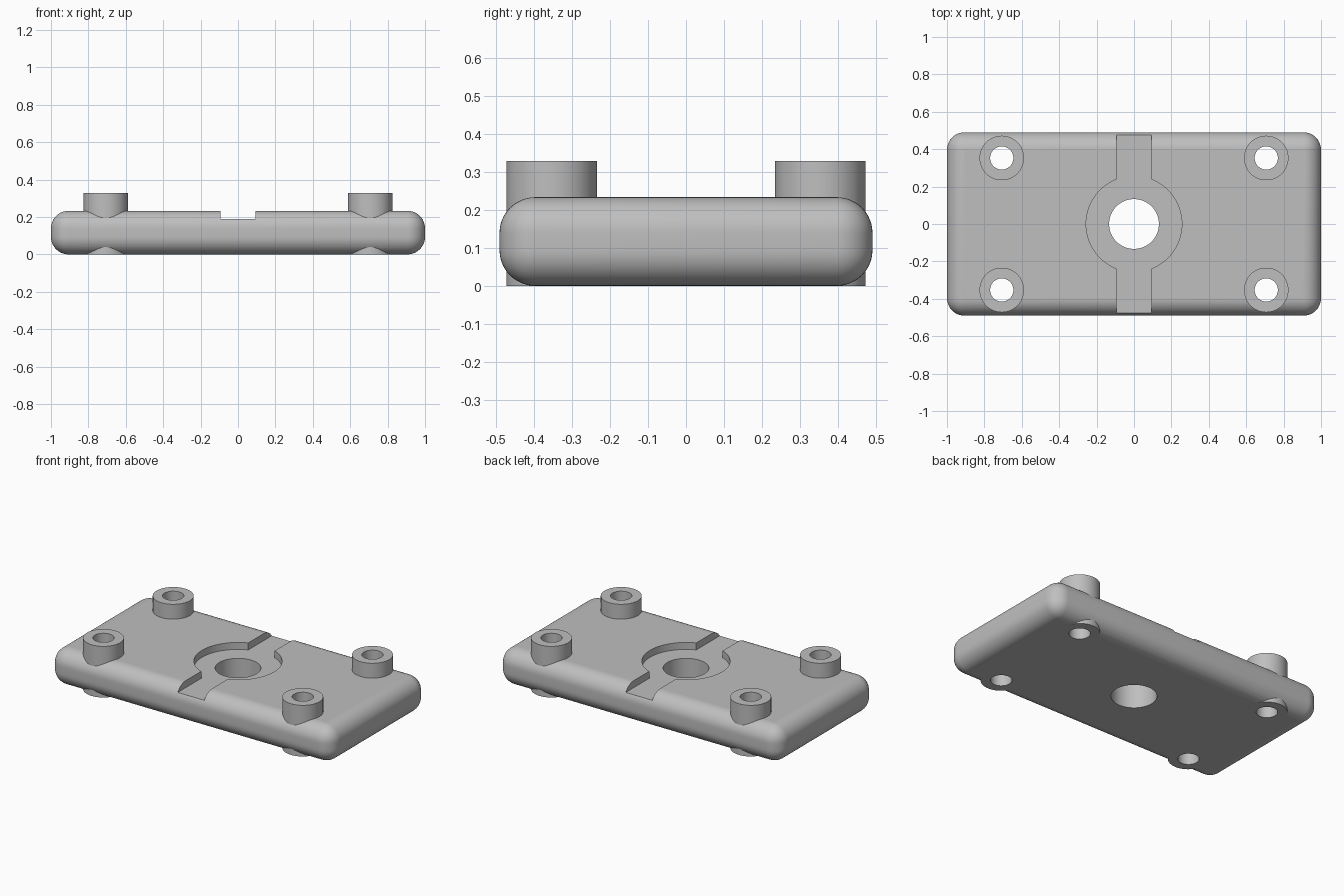
import bpy
import bmesh
import math
from mathutils import Matrix, Vector

cube = bpy.data.objects.get("Cube")
if cube:
    bpy.data.objects.remove(cube, do_unlink=True)

LENGTH, WIDTH, THICK = 2.0, 0.98, 0.233
ROUND = 0.094
BOSS_X, BOSS_Y = 0.707, 0.353
RECESS_Z = 0.188

grey = bpy.data.materials.new("light grey")
grey.use_nodes = True
colour = (0.52, 0.52, 0.52, 1)
grey.diffuse_color = colour
grey.node_tree.nodes["Principled BSDF"].inputs["Base Color"].default_value = colour


def finish(name, bm):
    mesh = bpy.data.meshes.new(name)
    bm.to_mesh(mesh)
    bm.free()
    mesh.materials.append(grey)
    obj = bpy.data.objects.new(name, mesh)
    bpy.context.collection.objects.link(obj)
    return obj


def box(name, size, z0, z1, bevel=0):
    bm = bmesh.new()
    place = Matrix.Translation((0, 0, (z0 + z1) / 2)) @ Matrix.Diagonal((*size, z1 - z0, 1))
    bmesh.ops.create_cube(bm, size=1, matrix=place)
    if bevel:
        bmesh.ops.bevel(bm, geom=bm.edges[:], offset=bevel, segments=12,
                        profile=0.5, affect='EDGES')
    return finish(name, bm)


def cylinder(name, radius, x, y, z0, z1, sides=64):
    bm = bmesh.new()
    bmesh.ops.create_cone(bm, cap_ends=True, segments=sides, radius1=radius, radius2=radius,
                          depth=z1 - z0, matrix=Matrix.Translation((x, y, (z0 + z1) / 2)))
    return finish(name, bm)


def combine(target, tool, operation):
    mod = target.modifiers.new("combine", 'BOOLEAN')
    mod.operation = operation
    mod.solver = 'EXACT'
    mod.object = tool
    bpy.context.view_layer.objects.active = target
    bpy.ops.object.modifier_apply(modifier=mod.name)
    bpy.data.objects.remove(tool, do_unlink=True)


# Rounded base plate
plate = box("mounting_plate", (LENGTH, WIDTH), 0, THICK, ROUND)

# Four corner bosses
corners = [(sx * BOSS_X, sy * BOSS_Y) for sx in (-1, 1) for sy in (-1, 1)]
for x, y in corners:
    combine(plate, cylinder("boss", 0.119, x, y, 0, 0.328), 'UNION')

# Screw holes through the bosses
for x, y in corners:
    combine(plate, cylinder("screw_hole", 0.062, x, y, -0.1, 0.5), 'DIFFERENCE')

# Round recess, cross slot and centre bore
combine(plate, cylinder("recess", 0.256, 0, 0, RECESS_Z, 0.5, 96), 'DIFFERENCE')
combine(plate, box("slot", (0.188, 1.2), RECESS_Z, 0.45), 'DIFFERENCE')
combine(plate, cylinder("bore", 0.133, 0, 0, -0.1, 0.6), 'DIFFERENCE')

# Smooth rounded sides, crisp edges and flat faces
bpy.ops.object.select_all(action='DESELECT')
plate.select_set(True)
bpy.context.view_layer.objects.active = plate
bpy.ops.object.shade_smooth_by_angle(angle=math.radians(30))
for face in plate.data.polygons:
    if abs(face.normal.z) > 0.9999:
        face.use_smooth = False
